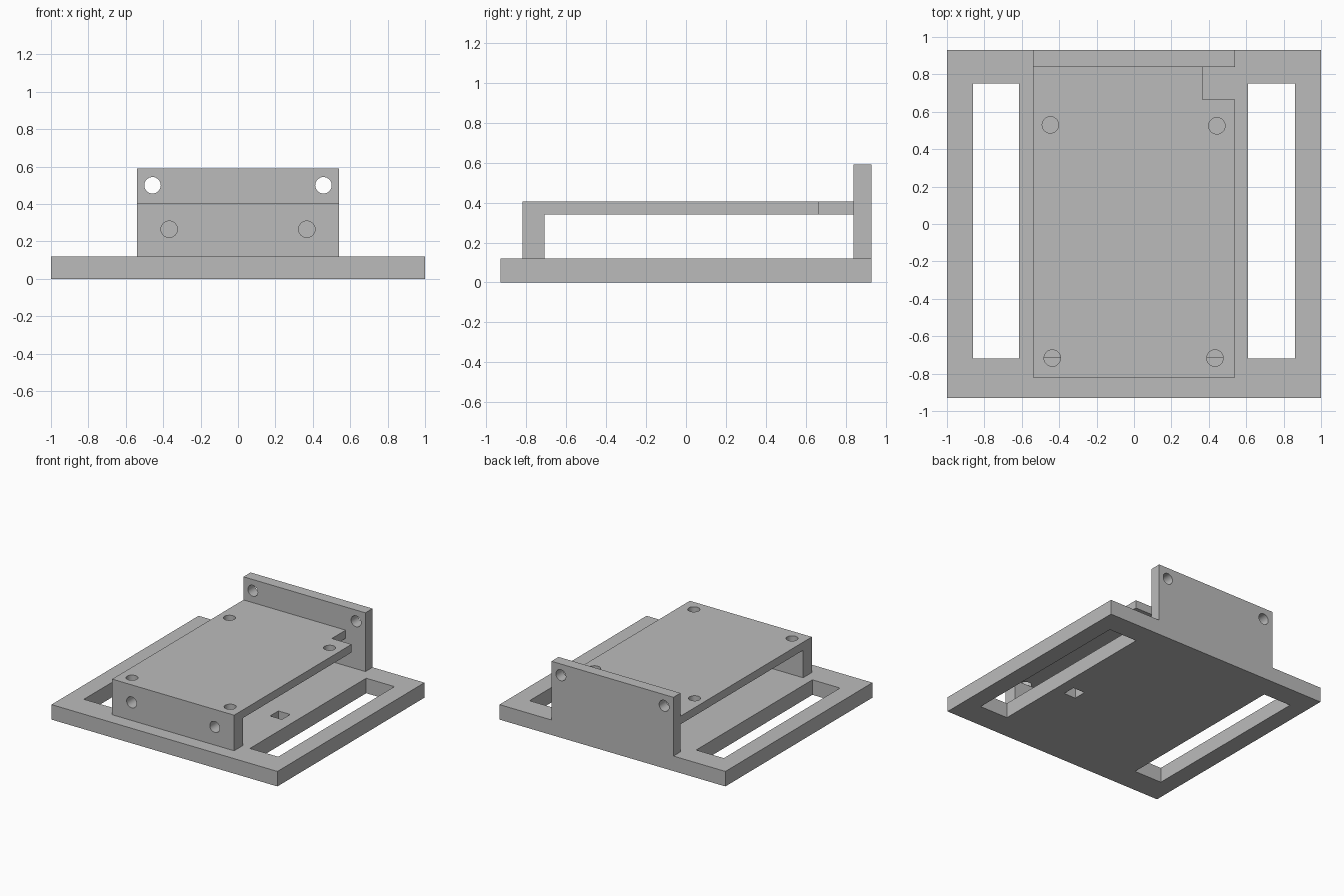
import bpy
import bmesh
from mathutils import Matrix, Vector

if "Cube" in bpy.data.objects:
    bpy.data.objects.remove(bpy.data.objects["Cube"], do_unlink=True)

grey = bpy.data.materials.new("light_grey")
grey.use_nodes = True
grey.diffuse_color = (0.5, 0.5, 0.5, 1)
grey.node_tree.nodes["Principled BSDF"].inputs["Base Color"].default_value = (0.5, 0.5, 0.5, 1)

HALF = 0.54      # half width of the housing
BASE_TOP = 0.12
DECK = 0.34      # underside of the cover
TOP = 0.405
HOLE = 0.044


def make_object(name, bm):
    bmesh.ops.recalc_face_normals(bm, faces=bm.faces)
    mesh = bpy.data.meshes.new(name)
    bm.to_mesh(mesh)
    bm.free()
    mesh.materials.append(grey)
    obj = bpy.data.objects.new(name, mesh)
    bpy.context.scene.collection.objects.link(obj)
    return obj


def box(name, low, high):
    low, high = Vector(low), Vector(high)
    bm = bmesh.new()
    bmesh.ops.create_cube(bm, size=1, matrix=Matrix.Translation((low + high) / 2)
                          @ Matrix.Diagonal((high - low).to_4d()))
    return make_object(name, bm)


def drill(centre, depth, along_y=False):
    bm = bmesh.new()
    turn = Matrix.Rotation(1.570796, 4, "X") if along_y else Matrix()
    bmesh.ops.create_cone(bm, cap_ends=True, segments=32, radius1=HOLE, radius2=HOLE,
                          depth=depth, matrix=Matrix.Translation(centre) @ turn)
    return make_object("cutter", bm)


def cut(obj, cutters):
    """Subtract each cutter, bake the result and discard the cutter."""
    bpy.context.view_layer.objects.active = obj
    for cutter in cutters:
        cutter.hide_render = True
        mod = obj.modifiers.new("cut", "BOOLEAN")
        mod.operation = "DIFFERENCE"
        mod.solver = "EXACT"
        mod.object = cutter
        bpy.ops.object.modifier_apply(modifier=mod.name)
        bpy.data.objects.remove(cutter, do_unlink=True)


# Base plate with two long side slots and a small square opening
base = box("base_plate", (-1, -0.93, 0), (1, 0.93, BASE_TOP))
cut(base, [
    box("cutter", (-0.86, -0.72, -0.1), (-0.615, 0.75, 0.3)),
    box("cutter", (0.61, -0.72, -0.1), (0.86, 0.75, 0.3)),
    box("cutter", (0.41, -0.18, -0.1), (0.515, -0.075, 0.3)),
])

# Upright back wall with two mounting holes
back = box("back_wall", (-HALF, 0.84, BASE_TOP), (HALF, 0.93, 0.59))
cut(back, [drill((s * 0.457, 0.88, 0.5), 0.4, True) for s in (-1, 1)])

# Cover: top deck and front wall extruded from one L-shaped profile
bm = bmesh.new()
profile = [(-0.82, BASE_TOP), (-0.71, BASE_TOP), (-0.71, DECK),
           (0.84, DECK), (0.84, TOP), (-0.82, TOP)]
face = bm.faces.new([bm.verts.new((-HALF, y, z)) for y, z in profile])
swept = bmesh.ops.extrude_face_region(bm, geom=[face])["geom"]
bmesh.ops.translate(bm, vec=(2 * HALF, 0, 0),
                    verts=[v for v in swept if isinstance(v, bmesh.types.BMVert)])
cover = make_object("cover", bm)

# Corner notch, deck holes and front holes
deck_holes = [(-0.447, 0.53), (0.443, 0.525), (-0.437, -0.717), (0.433, -0.717)]
cut(cover, [box("cutter", (0.365, 0.665, 0.25), (0.7, 1, 0.5))]
    + [drill((x, y, DECK + 0.099), 0.2) for x, y in deck_holes]
    + [drill((s * 0.368, -0.765, 0.265), 0.3, True) for s in (-1, 1)])

# Smooth the hole walls while keeping every edge crisp
for obj in (base, back, cover):
    bpy.ops.object.select_all(action="DESELECT")
    obj.select_set(True)
    bpy.context.view_layer.objects.active = obj
    bpy.ops.object.shade_smooth_by_angle(angle=0.5)
